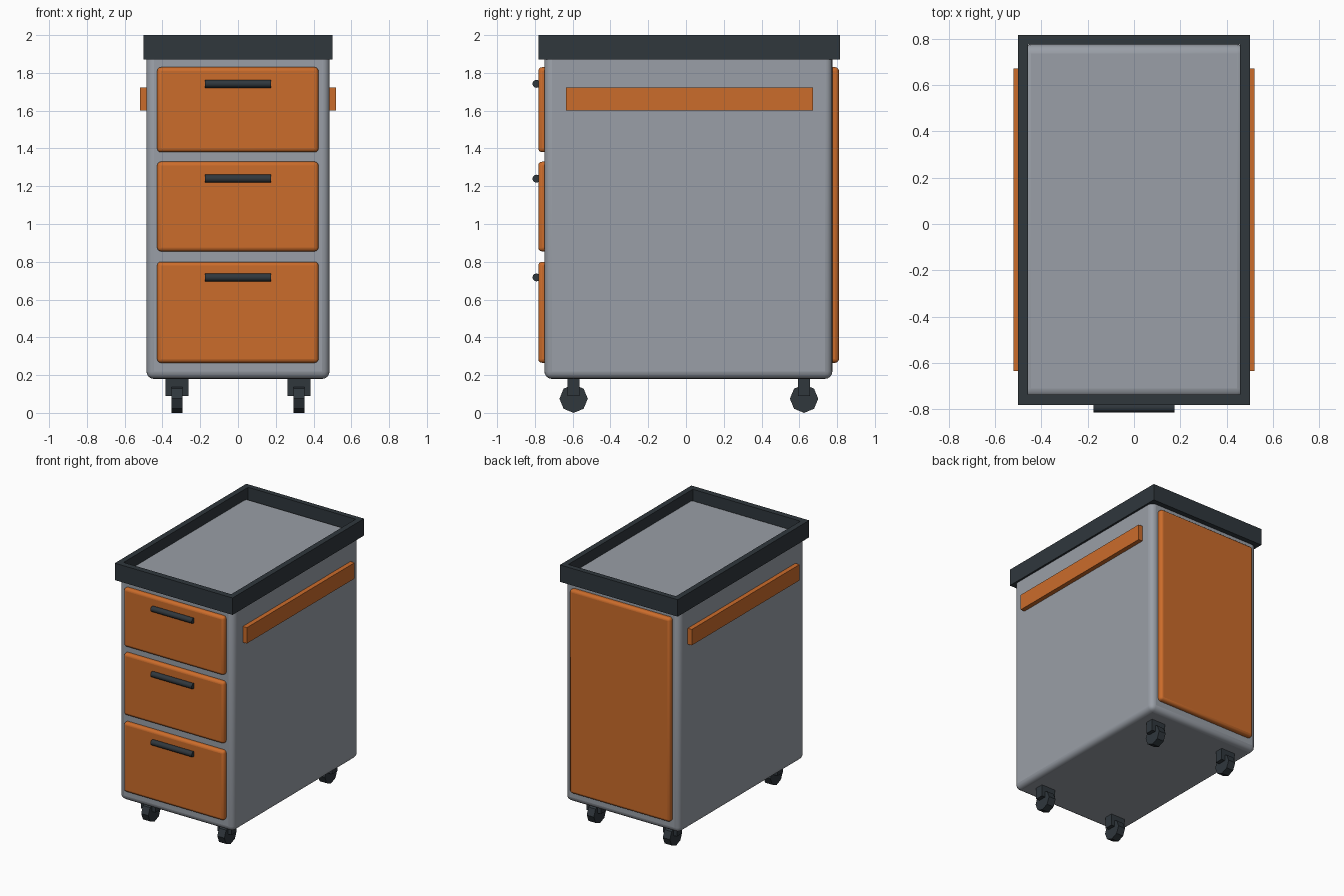
import bpy, bmesh, math
from mathutils import Matrix, Vector

if "Cube" in bpy.data.objects:
    bpy.data.objects.remove(bpy.data.objects["Cube"])


def material(name, rgb):
    m = bpy.data.materials.new(name)
    m.diffuse_color = (*rgb, 1)
    m.use_nodes = True
    m.node_tree.nodes["Principled BSDF"].inputs["Base Color"].default_value = m.diffuse_color
    return m


GREY = material("cabinet grey", (0.32, 0.345, 0.385))
ORANGE = material("panel orange", (0.60, 0.15, 0.024))
DARK = material("dark slate", (0.029, 0.038, 0.046))


def finish(name, bm, mat, bevel=0, segments=3, smooth=False):
    bmesh.ops.recalc_face_normals(bm, faces=bm.faces)
    mesh = bpy.data.meshes.new(name)
    bm.to_mesh(mesh)
    bm.free()
    mesh.materials.append(mat)
    ob = bpy.data.objects.new(name, mesh)
    bpy.context.collection.objects.link(ob)
    if bevel:
        mod = ob.modifiers.new("rounded edges", 'BEVEL')
        mod.width, mod.segments = bevel, segments
    if bevel or smooth:
        bpy.ops.object.select_all(action='DESELECT')
        ob.select_set(True)
        bpy.context.view_layer.objects.active = ob
        bpy.ops.object.shade_smooth_by_angle(angle=math.radians(40))
    return ob


def box(name, lo, hi, mat, bevel=0, segments=3):
    lo, hi = Vector(lo), Vector(hi)
    bm = bmesh.new()
    bmesh.ops.create_cube(bm, size=1, matrix=Matrix.Translation((lo + hi) / 2)
                          @ Matrix.Diagonal((*(hi - lo), 1)))
    return finish(name, bm, mat, bevel, segments)


def x_cylinder(name, centre, radius, length, sides, mat, smooth=False):
    bm = bmesh.new()
    bmesh.ops.create_cone(bm, cap_ends=True, segments=sides, radius1=radius,
                          radius2=radius, depth=length,
                          matrix=Matrix.Translation(centre)
                          @ Matrix.Rotation(math.pi / 2, 4, 'Y'))
    return finish(name, bm, mat, smooth=smooth)


# Cabinet body
box("cabinet_body", (-0.485, -0.75, 0.18), (0.485, 0.775, 1.92), GREY, 0.04, 4)

# Raised rim around the top tray: four-cornered ring, open in the middle
bm = bmesh.new()
rings = []
for x, y0, y1 in ((0.5, -0.78, 0.815), (0.457, -0.735, 0.775)):
    for z in (1.87, 2.0):
        rings.append([bm.verts.new((a, b, z)) for a, b in
                      ((-x, y0), (x, y0), (x, y1), (-x, y1))])
out_lo, out_hi, in_lo, in_hi = rings
for a, b in ((out_lo, out_hi), (out_hi, in_hi), (in_hi, in_lo), (in_lo, out_lo)):
    for i in range(4):
        j = (i + 1) % 4
        bm.faces.new((a[i], a[j], b[j], b[i]))
finish("tray_rim", bm, DARK)

# Drawer fronts with bar handles
for i, (z0, z1, hz) in enumerate(((1.38, 1.83, 1.742), (0.855, 1.33, 1.24),
                                  (0.265, 0.80, 0.717)), 1):
    box(f"drawer_front_{i}", (-0.428, -0.782, z0), (0.426, -0.73, z1), ORANGE, 0.02)
    x_cylinder(f"drawer_handle_{i}", (0, -0.792, hz), 0.021, 0.35, 12, DARK, True)

# Back panel
box("back_panel", (-0.428, 0.75, 0.265), (0.426, 0.81, 1.83), ORANGE, 0.02)

# Side rails and casters, mirrored left and right
for side, s in (("left", -1), ("right", 1)):
    xs = sorted((s * 0.47, s * 0.52))
    box(f"side_rail_{side}", (xs[0], -0.635, 1.60), (xs[1], 0.672, 1.722), ORANGE)
    for end, y in (("front", -0.595), ("back", 0.625)):
        x = s * 0.323
        box(f"caster_fork_{end}_{side}", (x - 0.06, y - 0.032, 0.09),
            (x + 0.06, y + 0.032, 0.19), DARK)
        x_cylinder(f"caster_wheel_{end}_{side}", (x, y, 0.075), 0.075, 0.06, 8, DARK)
